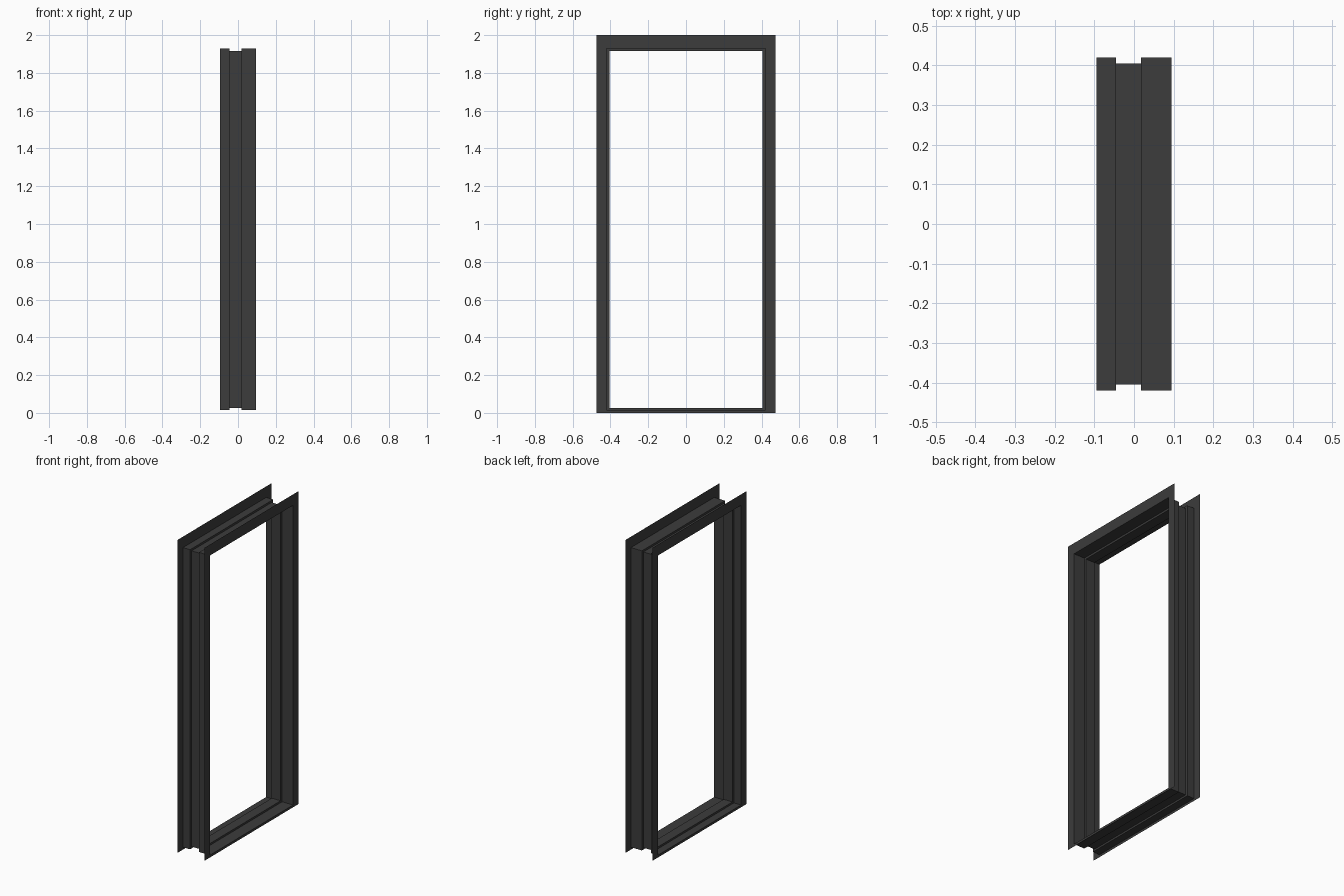
import bpy

if "Cube" in bpy.data.objects:
    bpy.data.objects.remove(bpy.data.objects["Cube"])

# Cross-section of the pressed-sheet door frame, from one casing to the other:
# (x, half width of the opening, bottom z, top z)
OUTER = (0.475, 0.0, 2.0)
JAMB = (0.42, 0.015, 1.93)
STOP = (0.405, 0.027, 1.917)
profile = [(-0.095, OUTER), (-0.095, JAMB), (-0.045, JAMB), (-0.045, STOP),
           (0.018, STOP), (0.018, JAMB), (0.095, JAMB), (0.095, OUTER)]


def sheet_loop(name, section, mat):
    """Sweep the section around the rectangular opening with mitred corners."""
    verts, faces = [], []
    for x, (w, z0, z1) in section:
        verts += [(x, -w, z0), (x, w, z0), (x, w, z1), (x, -w, z1)]
    for i in range(len(section) - 1):
        for j in range(4):
            a, b, k = i * 4, i * 4 + 4, (j + 1) % 4
            faces.append((a + j, b + j, b + k, a + k))
    mesh = bpy.data.meshes.new(name)
    mesh.from_pydata(verts, [], faces)
    # normals face the opening and the outer sides of the wall
    mesh.update()
    if mesh.polygons[4].normal.z < 0:
        mesh.flip_normals()
    mesh.materials.append(mat)
    obj = bpy.data.objects.new(name, mesh)
    bpy.context.collection.objects.link(obj)
    return obj


dark = bpy.data.materials.new("dark_steel")
dark.diffuse_color = (0.045, 0.045, 0.045, 1)
dark.use_nodes = True
dark.node_tree.nodes["Principled BSDF"].inputs["Base Color"].default_value = dark.diffuse_color

# Casings, jambs, door stop, head and sill in one folded sheet
sheet_loop("door_frame", profile, dark)
